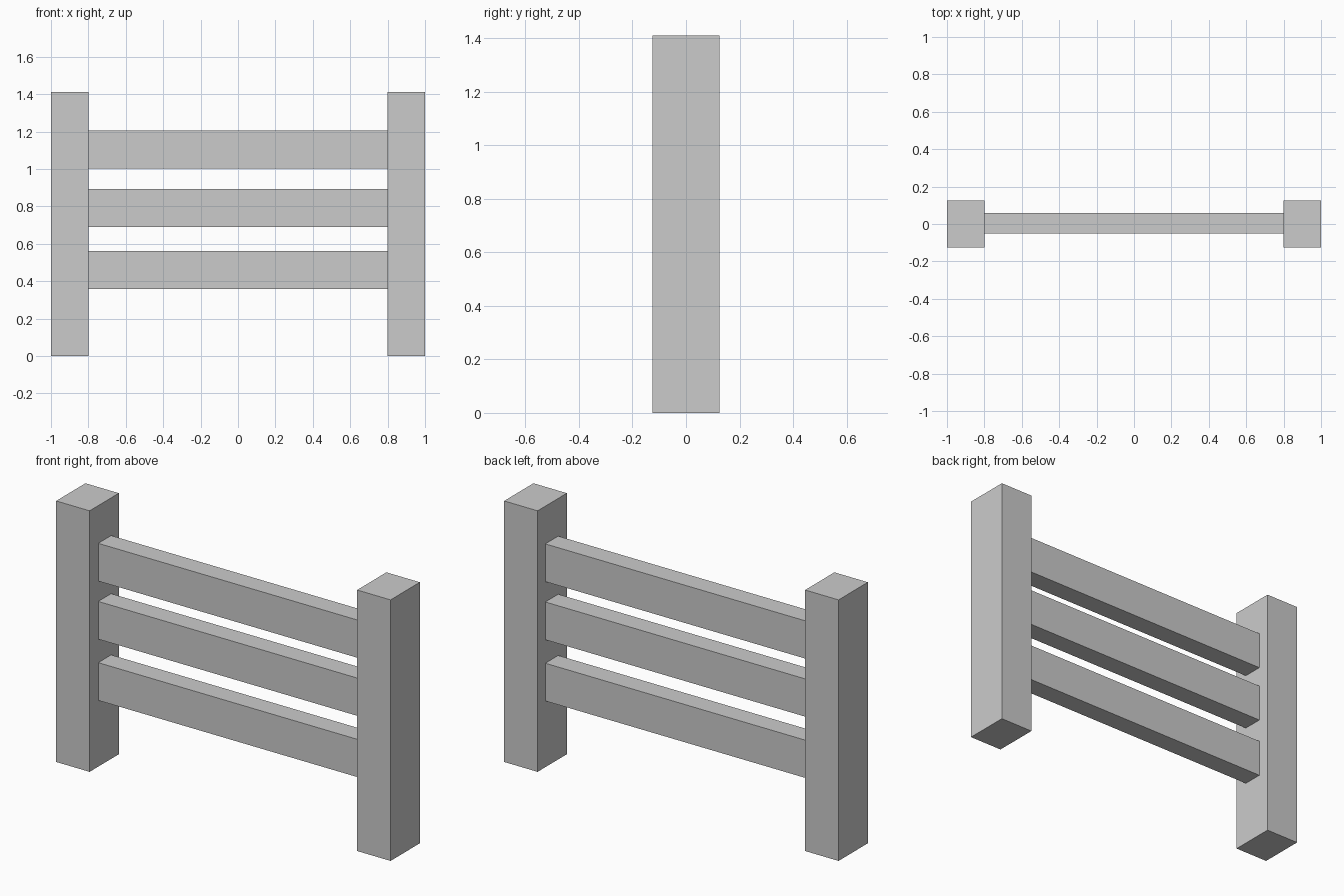
import bpy
import bmesh

if "Cube" in bpy.data.objects:
    bpy.data.objects.remove(bpy.data.objects["Cube"])

def box(name, x, y, z):
    """Box spanning the given (min, max) ranges."""
    bm = bmesh.new()
    bmesh.ops.create_cube(bm, size=1)
    spans = (x, y, z)
    for v in bm.verts:
        v.co = [lo + (c + 0.5) * (hi - lo) for c, (lo, hi) in zip(v.co, spans)]
    mesh = bpy.data.meshes.new(name)
    bm.to_mesh(mesh)
    bm.free()
    obj = bpy.data.objects.new(name, mesh)
    bpy.context.collection.objects.link(obj)
    return obj

# Two upright posts
for name, x in (("left_post", (-1.0, -0.8)), ("right_post", (0.8, 1.0))):
    box(name, x, (-0.125, 0.125), (0, 1.411))

# Three horizontal rails between the posts
for name, z in (("lower_rail", 0.358), ("middle_rail", 0.689), ("upper_rail", 1.003)):
    box(name, (-0.8, 0.8), (-0.051, 0.059), (z, z + 0.204))
